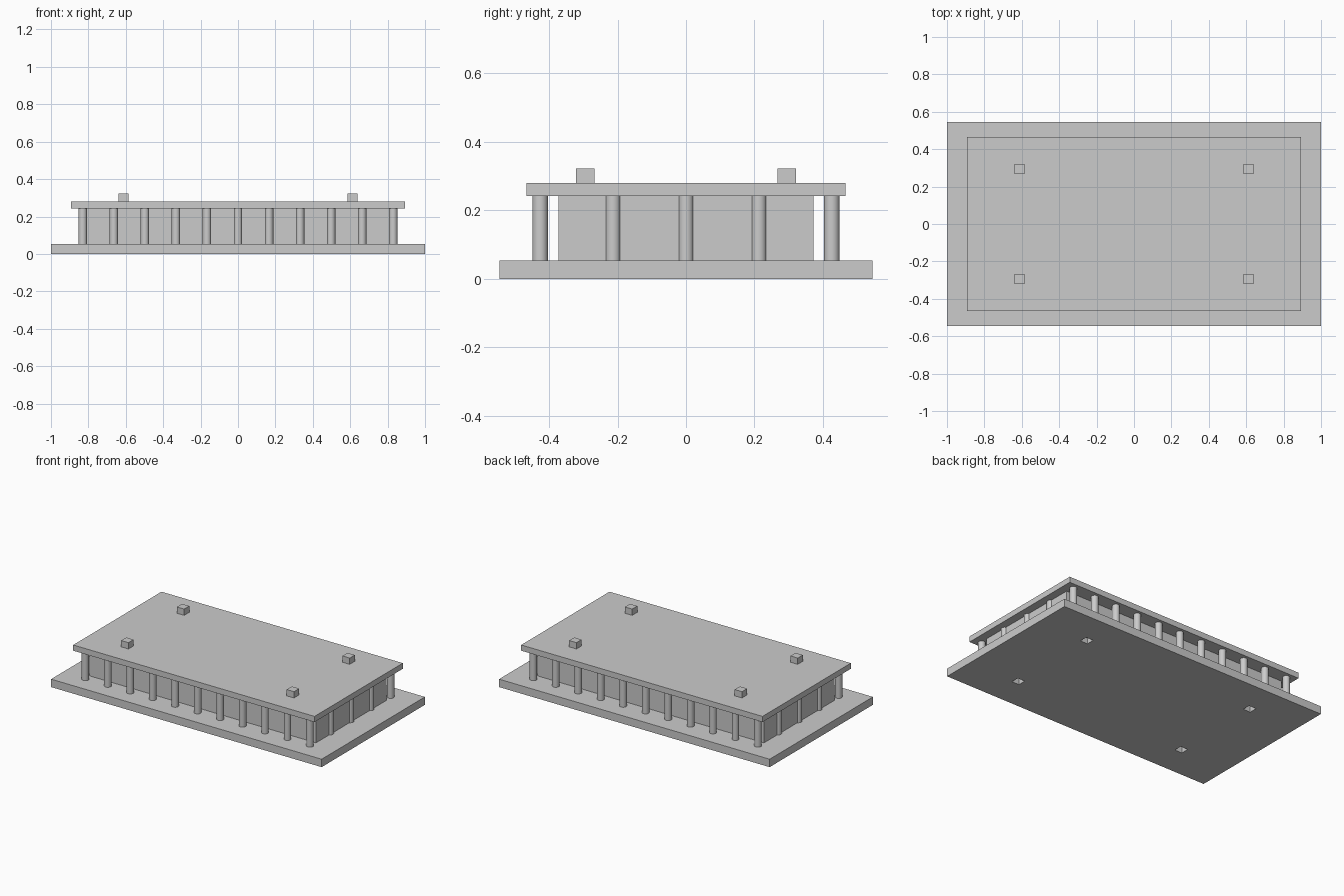
import bpy
import math

cube = bpy.data.objects.get("Cube")
if cube:
    bpy.data.objects.remove(cube, do_unlink=True)

# Single plain grey
grey = bpy.data.materials.new("light_grey")
grey.use_nodes = True
colour = (0.6, 0.6, 0.6, 1)
grey.diffuse_color = colour
grey.node_tree.nodes["Principled BSDF"].inputs["Base Color"].default_value = colour


def box(name, half_x, half_y, z0, z1, x=0, y=0):
    bpy.ops.mesh.primitive_cube_add(size=2, location=(x, y, (z0 + z1) / 2))
    ob = bpy.context.object
    ob.name = name
    ob.scale = (half_x, half_y, (z1 - z0) / 2)
    bpy.ops.object.transform_apply(location=False, rotation=False, scale=True)
    ob.data.materials.append(grey)
    return ob


def column(name, x, y):
    bpy.ops.mesh.primitive_cylinder_add(vertices=24, radius=0.0225, depth=FLOOR_TO_ROOF,
                                        location=(x, y, (BASE_TOP + ROOF_BOTTOM) / 2))
    ob = bpy.context.object
    ob.name = name
    ob.data.materials.append(grey)
    bpy.ops.object.shade_smooth_by_angle(angle=math.radians(40))


BASE_TOP, ROOF_BOTTOM, ROOF_TOP, PEG_TOP = 0.053, 0.242, 0.28, 0.322
FLOOR_TO_ROOF = ROOF_BOTTOM - BASE_TOP
COL_X, COL_Y = 0.83, 0.426

# Slabs and inner block
base = box("base_slab", 1, 0.545, 0, BASE_TOP)
box("inner_block", 0.838, 0.373, BASE_TOP, ROOF_BOTTOM)
box("roof_slab", 0.892, 0.466, ROOF_BOTTOM, ROOF_TOP)

# Roof pegs, and matching sockets cut into the underside of the base
for sx in (-1, 1):
    for sy in (-1, 1):
        box("roof_peg", 0.027, 0.027, ROOF_TOP, PEG_TOP, sx * 0.612, sy * 0.294)
        cutter = box("socket_cutter", 0.027, 0.027, -0.04, 0.04, sx * 0.635, sy * 0.318)
        cutter.hide_render = True
        mod = base.modifiers.new("socket", 'BOOLEAN')
        mod.operation = 'DIFFERENCE'
        mod.object = cutter
        bpy.context.view_layer.objects.active = base
        bpy.ops.object.modifier_apply(modifier=mod.name)
        bpy.data.objects.remove(cutter, do_unlink=True)

# Colonnade: long rows at front and back, short rows at the ends
for side, sy in (("front", -1), ("back", 1)):
    for i in range(11):
        column(side + "_column", -COL_X + i * COL_X / 5, sy * COL_Y)
for side, sx in (("right", -1), ("left", 1)):
    for i in (-1, 0, 1):
        column(side + "_column", sx * COL_X, i * COL_Y / 2)
